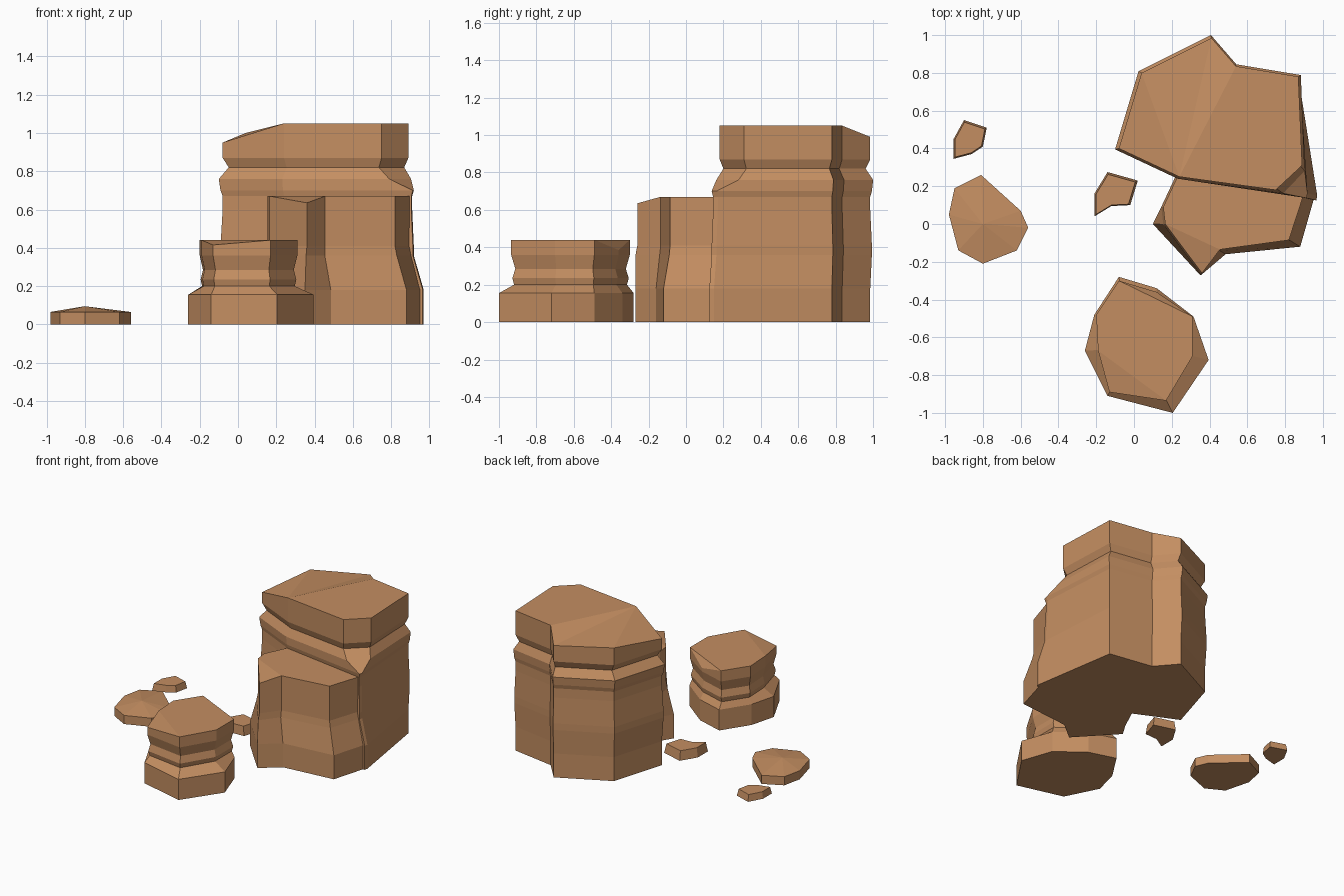
import bpy, bmesh

if "Cube" in bpy.data.objects:
    bpy.data.objects.remove(bpy.data.objects["Cube"])

rock = bpy.data.materials.new("sandstone")
rock.diffuse_color = (0.55, 0.27, 0.12, 1)
rock.use_nodes = True
rock.node_tree.nodes["Principled BSDF"].inputs["Base Color"].default_value = rock.diffuse_color


def stack(name, rings, drops={}, caps=None, peak=None):
    """Loft rings of (z, outline, scale); drops lowers top corners, caps lists top faces."""
    bm = bmesh.new()
    first = rings[0][1]
    cx = sum(p[0] for p in first) / len(first)
    cy = sum(p[1] for p in first) / len(first)
    loops = []
    for k, (z, outline, s) in enumerate(rings):
        top = k == len(rings) - 1
        loops.append([bm.verts.new((cx + (x - cx) * s, cy + (y - cy) * s,
                                    z - (drops.get(i, 0) if top else 0)))
                      for i, (x, y) in enumerate(outline)])
    n = len(first)
    for a, b in zip(loops, loops[1:]):
        for i in range(n):
            j = (i + 1) % n
            bm.faces.new((a[i], a[j], b[j], b[i]))
    bm.faces.new(loops[0])
    top = loops[-1]
    if peak:
        tip = bm.verts.new(peak)
        for i in range(n):
            bm.faces.new((top[i], top[(i + 1) % n], tip))
    else:
        for cap in caps or [range(n)]:
            bm.faces.new([top[i] for i in cap])
    bmesh.ops.recalc_face_normals(bm, faces=bm.faces)
    mesh = bpy.data.meshes.new(name)
    bm.to_mesh(mesh)
    bm.free()
    mesh.materials.append(rock)
    ob = bpy.data.objects.new(name, mesh)
    bpy.context.collection.objects.link(ob)
    return ob


# Tall rock column: front right corner splits in two above the ledge
back = [(-0.08, 0.40), (0.04, 0.80), (0.41, 0.985), (0.54, 0.835), (0.87, 0.78)]
low = back + [(0.97, 0.15), (0.965, 0.125), (0.24, 0.25)]
mid = back + [(0.91, 0.17), (0.905, 0.145), (0.24, 0.25)]
band = back + [(0.89, 0.29), (0.78, 0.175), (0.24, 0.25)]
high = back + [(0.89, 0.31), (0.75, 0.18), (0.24, 0.25)]
column = stack("tall_rock", [
    (0, low, 1), (0.18, low, 1), (0.36, mid, 1.02), (0.41, mid, 1.02), (0.60, mid, 1),
    (0.67, mid, 1), (0.70, mid, 1.02), (0.76, band, 1.035), (0.82, high, 0.945),
    (0.87, high, 1), (1.05, high, 1)],
    drops={0: 0.10, 1: 0.05, 2: 0.06},
    caps=[(7, 0, 1), (7, 1, 2), (7, 2, 3), (7, 3, 4, 5, 6)])

# Lower front ledge, fused into the column
foot = [(0.96, 0.16), (0.88, -0.12), (0.485, -0.16), (0.35, -0.27),
        (0.10, 0.0), (0.16, 0.10), (0.30, 0.40), (0.80, 0.40)]
shelf = [(0.90, 0.16), (0.82, -0.085), (0.455, -0.135), (0.36, -0.26),
         (0.165, 0.0), (0.155, 0.09), (0.30, 0.40), (0.80, 0.40)]
ledge = stack("ledge", [
    (0, foot, 1), (0.18, foot, 1), (0.36, shelf, 1.03), (0.41, shelf, 1),
    (0.60, shelf, 1), (0.67, shelf, 1)],
    drops={3: 0.035}, caps=[(2, 3, 4), (0, 1, 2, 4, 5, 6, 7)])
union = column.modifiers.new("fuse", 'BOOLEAN')
union.operation = 'UNION'
union.solver = 'EXACT'
union.object = ledge
fused = bpy.data.meshes.new_from_object(
    column.evaluated_get(bpy.context.evaluated_depsgraph_get()))
column.modifiers.clear()
column.data = fused
bpy.data.objects.remove(ledge)

# Short front rock with a wide foot
base = [(-0.08, -0.28), (0.12, -0.34), (0.315, -0.49), (0.395, -0.72),
        (0.205, -1.0), (-0.14, -0.91), (-0.26, -0.67), (-0.21, -0.48)]
neck = [(-0.08, -0.30), (0.12, -0.36), (0.31, -0.49), (0.31, -0.70),
        (0.17, -0.935), (-0.13, -0.89), (-0.19, -0.67), (-0.20, -0.48)]
stack("short_rock", [
    (0, base, 1), (0.155, base, 1), (0.20, neck, 0.95), (0.235, neck, 0.98),
    (0.285, neck, 0.93), (0.36, neck, 1), (0.44, neck, 1)],
    drops={1: 0.055, 5: 0.025},
    caps=[(0, 1, 2), (4, 5, 6), (0, 2, 3, 4, 6, 7)])

# Flat slab with a low peak
slab = [(-0.81, 0.26), (-0.60, 0.07), (-0.56, -0.02), (-0.62, -0.14),
        (-0.80, -0.21), (-0.93, -0.14), (-0.98, 0.05), (-0.95, 0.19)]
stack("flat_slab", [(0, slab, 1), (0.065, slab, 1)], peak=(-0.80, 0.0, 0.095))

# Two pebbles
pebble_a = [(-0.90, 0.55), (-0.78, 0.51), (-0.80, 0.41), (-0.86, 0.37),
            (-0.955, 0.345), (-0.955, 0.45)]
pebble_b = [(-0.14, 0.275), (0.02, 0.23), (-0.02, 0.10), (-0.12, 0.095),
            (-0.21, 0.04), (-0.21, 0.16)]
stack("back_pebble", [(0, pebble_a, 1), (0.05, pebble_a, 0.9)])
stack("middle_pebble", [(0, pebble_b, 1), (0.07, pebble_b, 0.9)])
